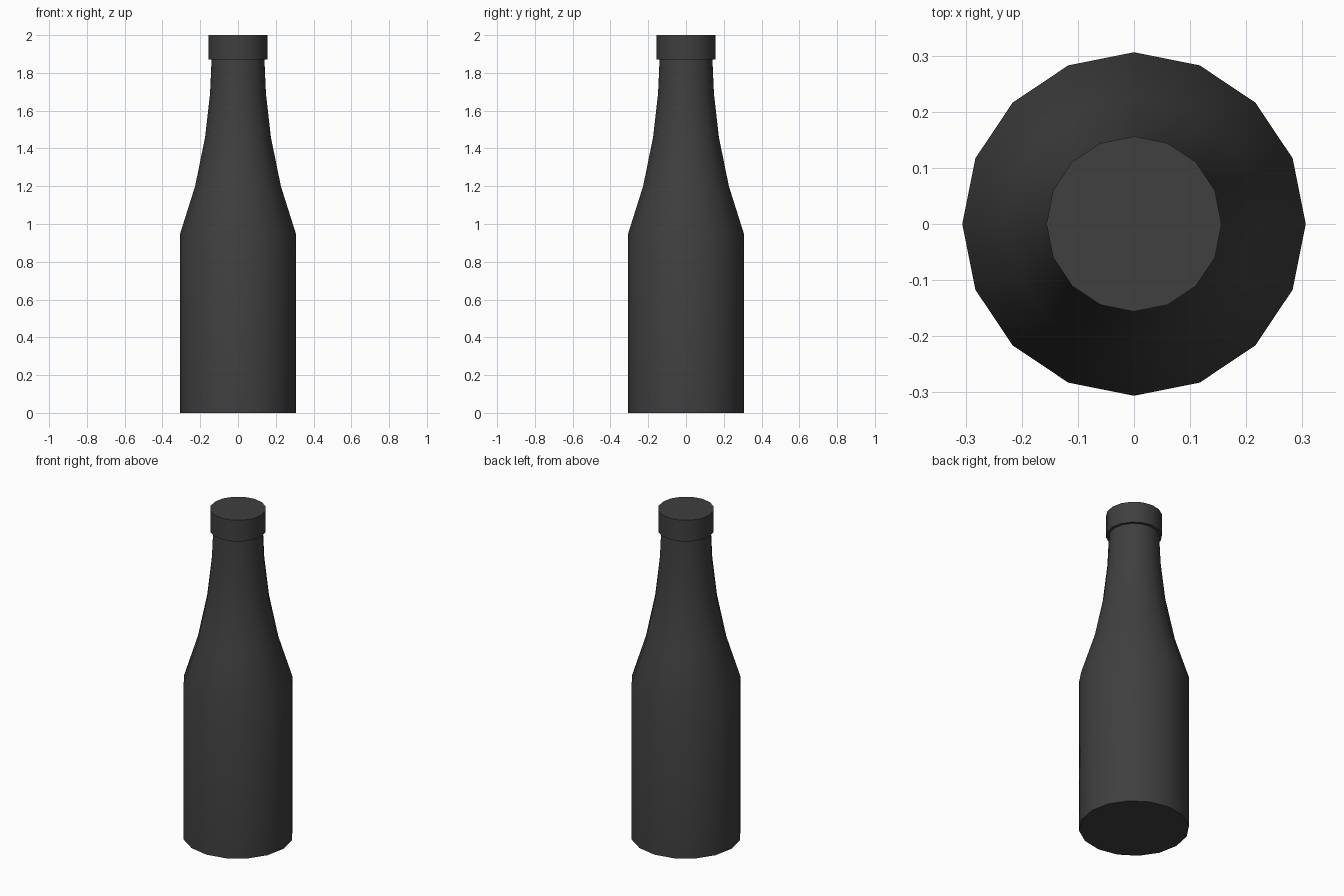
import bpy
import math

SIDES = 16

cube = bpy.data.objects.get("Cube")
if cube:
    bpy.data.objects.remove(cube, do_unlink=True)

# Single dark glass colour
dark = bpy.data.materials.new("charcoal")
dark.use_nodes = True
colour = (0.05, 0.05, 0.05, 1.0)
dark.diffuse_color = colour
dark.node_tree.nodes["Principled BSDF"].inputs["Base Color"].default_value = colour


def lathe(name, profile):
    """Revolve (radius, height) points into a closed, capped solid."""
    verts = [(r * math.cos(a), r * math.sin(a), z)
             for r, z in profile
             for a in (math.tau * i / SIDES for i in range(SIDES))]
    faces = [tuple(reversed(range(SIDES)))]
    for ring in range(len(profile) - 1):
        low, high = ring * SIDES, (ring + 1) * SIDES
        for i in range(SIDES):
            j = (i + 1) % SIDES
            faces.append((low + i, low + j, high + j, high + i))
    faces.append(tuple(range(len(verts) - SIDES, len(verts))))

    mesh = bpy.data.meshes.new(name)
    mesh.from_pydata(verts, [], faces)
    mesh.materials.append(dark)
    obj = bpy.data.objects.new(name, mesh)
    bpy.context.collection.objects.link(obj)
    bpy.ops.object.select_all(action="DESELECT")
    obj.select_set(True)
    bpy.context.view_layer.objects.active = obj
    bpy.ops.object.shade_smooth_by_angle(angle=math.radians(40))
    return obj


# Straight body, tapering shoulder and slim neck
lathe("bottle_body", [(0.306, 0), (0.306, 0.95), (0.227, 1.2),
                      (0.174, 1.46), (0.148, 1.69), (0.14, 1.87)])

# Wider cap overhanging the neck
lathe("bottle_cap", [(0.156, 1.87), (0.156, 2.0)])
